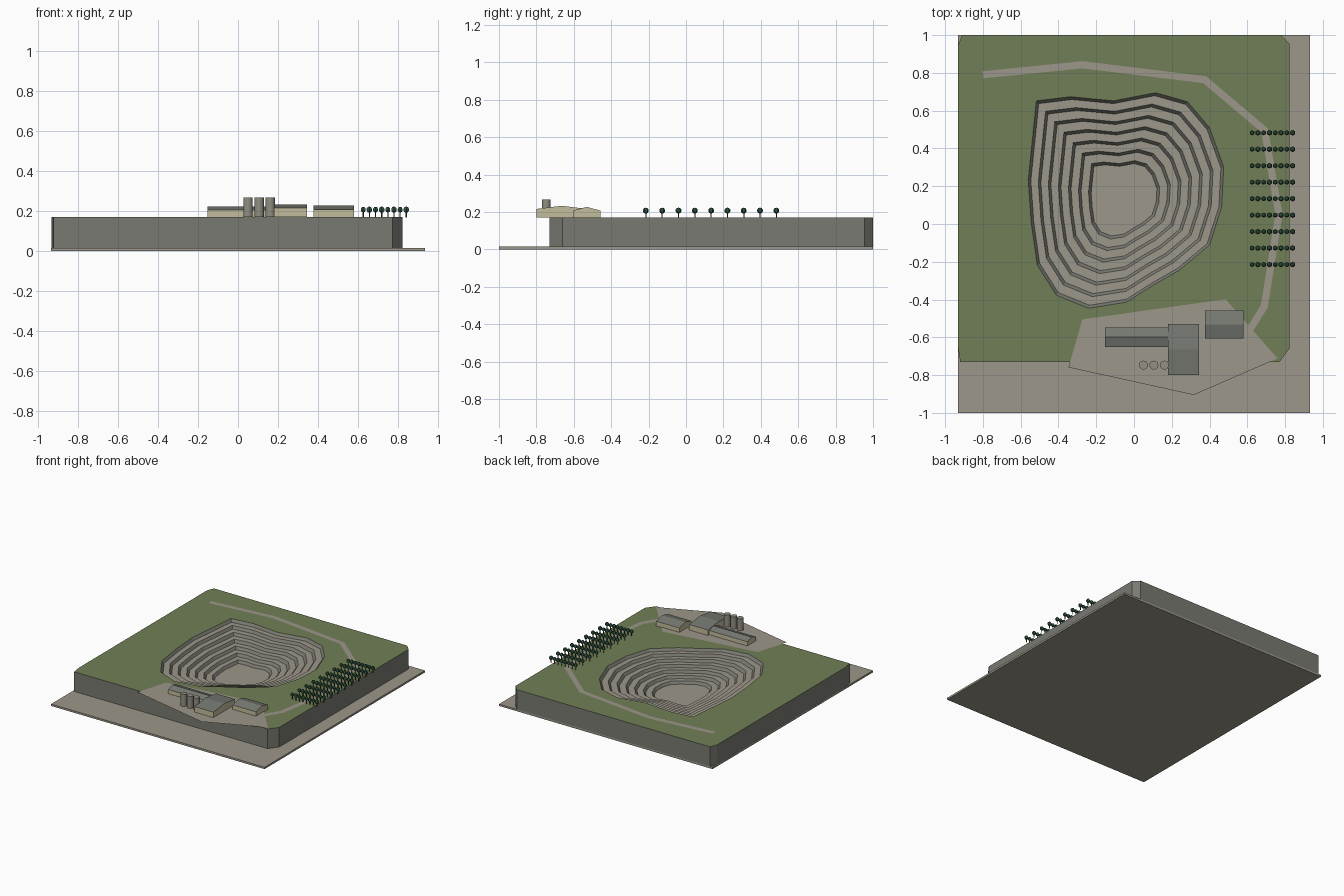
import bpy, bmesh
from mathutils import Matrix, Vector

cube = bpy.data.objects.get("Cube")
if cube:
    bpy.data.objects.remove(cube, do_unlink=True)


def material(name, rgb):
    lin = [((c / 255 + 0.055) / 1.055) ** 2.4 for c in rgb] + [1]
    m = bpy.data.materials.new(name)
    m.use_nodes = True
    m.diffuse_color = lin
    bsdf = m.node_tree.nodes["Principled BSDF"]
    bsdf.inputs["Base Color"].default_value = lin
    bsdf.inputs["Roughness"].default_value = 0.9
    return m


DUST = material("dusty ground", (156, 151, 138))
GRASS = material("grass green", (112, 127, 86))
ROCK = material("rock grey", (122, 122, 114))
CREAM = material("cream wall", (196, 189, 156))
ROOF = material("roof grey", (118, 121, 114))
SILO = material("silo grey", (146, 143, 130))
LEAF = material("leaf green", (50, 84, 64))
BARK = material("bark brown", (74, 60, 46))


def finish(bm, name, *mats):
    bmesh.ops.recalc_face_normals(bm, faces=bm.faces[:])
    mesh = bpy.data.meshes.new(name)
    bm.to_mesh(mesh)
    bm.free()
    for m in mats:
        mesh.materials.append(m)
    obj = bpy.data.objects.new(name, mesh)
    bpy.context.collection.objects.link(obj)
    return obj


def loop(bm, points, z):
    return [bm.verts.new((x, y, z)) for x, y in points]


def bridge(bm, a, b, mat):
    n = len(a)
    for i in range(n):
        j = (i + 1) % n
        bm.faces.new((a[i], a[j], b[j], b[i])).material_index = mat


TOP = 0.17
BASE = 0.015

# Base slab
bm = bmesh.new()
bmesh.ops.create_cube(bm, size=1, matrix=Matrix.Translation((0, 0, BASE / 2))
                      @ Matrix.Diagonal((1.865, 2, BASE, 1)))
finish(bm, "base_slab", DUST)

# Raised land with the stepped pit sunk into it
OUTLINE = [(-0.91, 1), (-0.932, 0.945), (-0.932, -0.65), (-0.92, -0.73),
           (0.77, -0.73), (0.822, -0.66), (0.822, 0.955), (0.777, 1)]
RIM = [(-0.517, 0.652), (-0.337, 0.674), (-0.109, 0.652), (0.114, 0.695),
       (0.284, 0.647), (0.40, 0.51), (0.475, 0.302), (0.464, 0.09),
       (0.40, -0.111), (0.241, -0.244), (0.10, -0.325), (-0.04, -0.414),
       (-0.241, -0.446), (-0.411, -0.377), (-0.512, -0.218), (-0.544, 0.005),
       (-0.56, 0.233)]
CENTRE = Vector((-0.058, 0.13))
STEPS = 7


def shrunk(s):
    return [CENTRE + (Vector(p) - CENTRE) * s for p in RIM]


bm = bmesh.new()
edge_top = loop(bm, OUTLINE, TOP)
rim = loop(bm, RIM, TOP)
border = [bm.edges.new((ring[i - 1], ring[i]))
          for ring in (edge_top, rim) for i in range(len(ring))]
bmesh.ops.triangle_fill(bm, edges=border, use_beauty=True, normal=(0, 0, 1))
for f in bm.faces:
    f.material_index = 0
bridge(bm, edge_top, loop(bm, OUTLINE, BASE), 1)
drop = 0.02
for i in range(STEPS):
    z = TOP - drop * (i + 1)
    scale = 1 - 0.106 * i
    foot = loop(bm, shrunk(scale - 0.028), z)
    bridge(bm, rim, foot, 1)
    if i < STEPS - 1:
        rim = loop(bm, shrunk(scale - 0.106), z)
        bridge(bm, foot, rim, 2)
    else:
        bm.faces.new(foot).material_index = 2
finish(bm, "land_with_pit", GRASS, ROCK, DUST)

# Work yard
bm = bmesh.new()
bm.faces.new(loop(bm, [(-0.347, -0.759), (0.316, -0.905), (0.76, -0.712),
                       (0.485, -0.398), (-0.273, -0.505)], TOP + 0.003))
finish(bm, "work_yard", DUST)

# Haul road, a mitred strip along a path
path = [Vector(p) for p in [(-0.80, 0.79), (-0.273, 0.843), (0.374, 0.764),
                            (0.692, 0.495), (0.767, 0.05), (0.69, -0.435),
                            (0.61, -0.565)]]
bm = bmesh.new()
previous = None
for i, p in enumerate(path):
    d_in = (p - path[i - 1]).normalized() if i else (path[1] - p).normalized()
    d_out = (path[i + 1] - p).normalized() if i < len(path) - 1 else d_in
    d = (d_in + d_out).normalized()
    side = Vector((-d.y, d.x)) * 0.019 / d.dot(d_in)
    pair = loop(bm, [p + side, p - side], TOP + 0.002)
    if previous:
        bm.faces.new((previous[0], previous[1], pair[1], pair[0]))
    previous = pair
finish(bm, "haul_road", DUST)


# Gabled sheds with the ridge along x
def shed(name, x0, x1, y0, y1, eave, ridge):
    bm = bmesh.new()
    profile = [(y0, TOP), (y1, TOP), (y1, eave), ((y0 + y1) / 2, ridge), (y0, eave)]
    ends = [[bm.verts.new((x, y, z)) for y, z in profile] for x in (x0, x1)]
    for end in ends:
        bm.faces.new(end)
    bridge(bm, ends[0], ends[1], 0)
    bm.normal_update()
    for f in bm.faces:
        if abs(f.normal.z) > 0.2 and f.calc_center_median().z > TOP + 0.01:
            f.material_index = 1
    finish(bm, name, CREAM, ROOF)


shed("long_shed", -0.153, 0.18, -0.652, -0.547, 0.206, 0.223)
shed("main_shed", 0.18, 0.345, -0.80, -0.53, 0.216, 0.233)
shed("side_shed", 0.377, 0.58, -0.605, -0.457, 0.207, 0.227)

# Silos
for i in range(3):
    bpy.ops.mesh.primitive_cylinder_add(vertices=20, radius=0.0235, depth=0.096,
                                        location=(0.05 + 0.0555 * i, -0.747, 0.219))
    silo = bpy.context.object
    silo.name = "silo_%d" % (i + 1)
    silo.data.materials.append(SILO)
    bpy.ops.object.shade_smooth_by_angle()

# Orchard in rows
leaves, trunks = bmesh.new(), bmesh.new()
for row in range(9):
    for col in range(8):
        x, y = 0.625 + 0.0307 * col, 0.483 - 0.0872 * row
        size = 0.016 if col % 2 else 0.0145
        bmesh.ops.create_uvsphere(leaves, u_segments=6, v_segments=5, radius=size,
                                  matrix=Matrix.Translation((x, y, 0.207)))
        bmesh.ops.create_cone(trunks, cap_ends=True, segments=5, radius1=0.003,
                              radius2=0.003, depth=0.03,
                              matrix=Matrix.Translation((x, y, TOP + 0.014)))
finish(leaves, "orchard_crowns", LEAF)
finish(trunks, "orchard_trunks", BARK)
